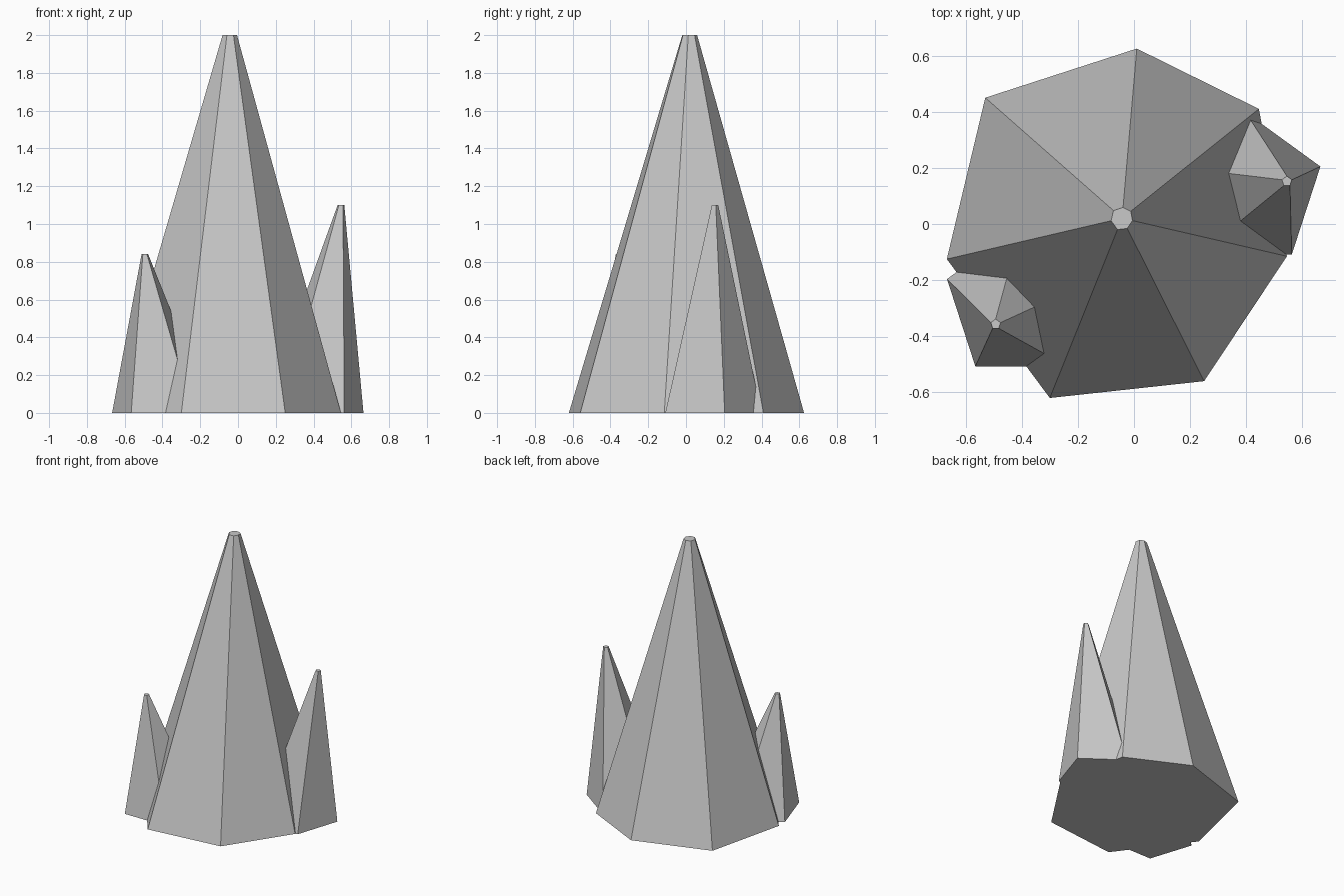
import bpy, bmesh
from math import cos, sin, radians

cube = bpy.data.objects.get("Cube")
if cube:
    bpy.data.objects.remove(cube, do_unlink=True)

# One flat stone colour for everything
stone = bpy.data.materials.new("grey_stone")
stone.use_nodes = True
grey = (0.58, 0.58, 0.58, 1)
stone.diffuse_color = grey
stone.node_tree.nodes["Principled BSDF"].inputs["Base Color"].default_value = grey


def regular_outline(center, radius, sides, start):
    """Corners of a regular polygon, counter-clockwise."""
    return [(center[0] + radius * cos(radians(start + 360 * i / sides)),
             center[1] + radius * sin(radians(start + 360 * i / sides)))
            for i in range(sides)]


def spike(name, outline, center, tip, height, tip_scale):
    """Closed faceted spike: base outline shrunk to a tiny flat, shifted tip."""
    bm = bmesh.new()
    base = [bm.verts.new((x, y, 0)) for x, y in outline]
    top = [bm.verts.new((tip[0] + (x - center[0]) * tip_scale,
                         tip[1] + (y - center[1]) * tip_scale, height))
           for x, y in outline]
    n = len(base)
    for i in range(n):
        j = (i + 1) % n
        bm.faces.new((base[i], base[j], top[j], top[i]))
    bm.faces.new(top)
    bm.faces.new(base[::-1])
    bmesh.ops.recalc_face_normals(bm, faces=bm.faces)
    mesh = bpy.data.meshes.new(name)
    bm.to_mesh(mesh)
    bm.free()
    mesh.materials.append(stone)
    obj = bpy.data.objects.new(name, mesh)
    bpy.context.scene.collection.objects.link(obj)
    return obj


# Tall central spike on an uneven seven-sided base
main_outline = [(0.545, -0.115), (0.445, 0.41), (0.01, 0.625), (-0.53, 0.45),
                (-0.667, -0.125), (-0.30, -0.62), (0.25, -0.56)]
spike("main_spike", main_outline, (-0.036, 0.009), (-0.042, 0.02), 2.0, 0.063)

# Two leaning five-sided side spikes
for name, center, radius, tip, height in (
        ("left_side_spike", (0.397, 0.118), 0.281, (0.545, 0.152), 1.1),
        ("right_side_spike", (-0.402, -0.282), 0.278, (-0.493, -0.357), 0.84)):
    spike(name, regular_outline(center, radius, 5, 18), center, tip, height, 0.066)
